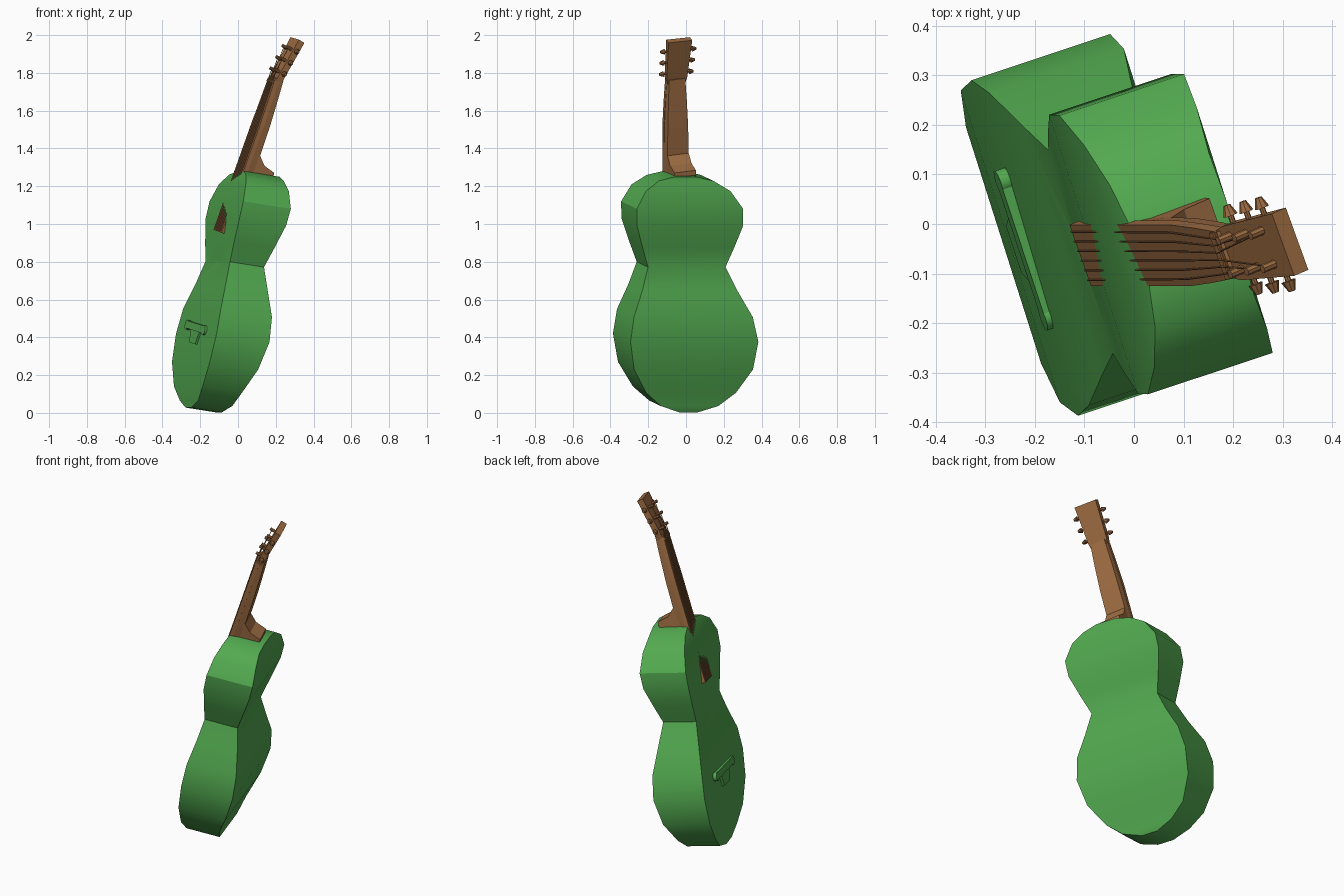
import bpy, bmesh, math
from mathutils import Vector, Matrix

if "Cube" in bpy.data.objects:
    bpy.data.objects.remove(bpy.data.objects["Cube"])

V = Vector


def material(name, col):
    m = bpy.data.materials.new(name)
    m.diffuse_color = (*col, 1)
    m.use_nodes = True
    m.node_tree.nodes["Principled BSDF"].inputs["Base Color"].default_value = m.diffuse_color
    return m


GREEN = material("green_lacquer", (0.085, 0.40, 0.08))
BROWN = material("brown_wood", (0.34, 0.15, 0.055))


def finish(name, bm, mat, smooth=None):
    bmesh.ops.recalc_face_normals(bm, faces=bm.faces[:])
    me = bpy.data.meshes.new(name)
    bm.to_mesh(me)
    bm.free()
    me.materials.append(mat)
    ob = bpy.data.objects.new(name, me)
    bpy.context.collection.objects.link(ob)
    if smooth:
        bpy.ops.object.select_all(action='DESELECT')
        ob.select_set(True)
        bpy.context.view_layer.objects.active = ob
        bpy.ops.object.shade_smooth_by_angle(angle=math.radians(smooth))
    return ob


def loft(name, rings, mat, smooth=None):
    """Skin a row of equal cross-sections and cap both ends."""
    bm = bmesh.new()
    rows = [[bm.verts.new(p) for p in r] for r in rings]
    n = len(rows[0])
    for a, b in zip(rows, rows[1:]):
        for i in range(n):
            j = (i + 1) % n
            bm.faces.new((a[i], a[j], b[j], b[i]))
    bm.faces.new(rows[0])
    bm.faces.new(rows[-1])
    return finish(name, bm, mat, smooth)


def rod(name, p, q, r1, r2, mat, sides=8):
    """Cone or cylinder between two points."""
    d = q - p
    bm = bmesh.new()
    bmesh.ops.create_cone(bm, cap_ends=True, segments=sides, radius1=r1, radius2=r2, depth=d.length)
    rot = d.to_track_quat('Z', 'Y').to_matrix().to_4x4()
    bm.transform(Matrix.Translation((p + q) / 2) @ rot)
    return finish(name, bm, mat, 40)


# ---- body: outline rows of (height, half width, depth, set-back of the edge)
U = V((0.303, -0.953, 0))
N = V((0.949, 0.316, -0.15))
OUTLINE = [
    (.028, .05, .17, .045), (.065, .16, .19, .04), (.14, .25, .22, .02),
    (.27, .33, .27, .005), (.42, .355, .295, 0), (.55, .33, .285, 0),
    (.68, .265, .235, .015), (.80, .215, .19, .025), (.91, .255, .225, .012),
    (1.03, .295, .26, 0), (1.12, .295, .265, 0), (1.21, .235, .24, .01),
    (1.26, .15, .21, .025), (1.28, .06, .20, .035)]


def board(z, e=0):
    """Centre point of the soundboard at a height."""
    y = -.04 - .02 * z
    return V(((-.229 + .21 * (z - .4) + e - .316 * y) / .95, y, z))


rings = []
for z, w, d, e in OUTLINE:
    c = board(z, e)
    rings.append([c - U * w, c + U * w, c + U * w + N * d, c - U * w + N * d])
body = loft("body", rings, GREEN, 32)

# sound hole cut into the board
hole_c = board(.875, .015)
nb = V((.93, .31, -.2)).normalized()
cutter = rod("sound_hole_cutter", hole_c - nb * .08, hole_c + nb * .13, .085, .085, GREEN, 20)
cutter.hide_render = True
cutter.hide_viewport = True
mod = body.modifiers.new("sound_hole", 'BOOLEAN')
mod.object = cutter
mod.solver = 'EXACT'

# ---- neck frame: slightly leaned back from the body
AN = V((.335, 0, .942)).normalized()
UN = V((.33, -.94, -.117)).normalized()
NN = AN.cross(UN).normalized()
P0 = V((-.105, -.062, .96))


def at(s, u, n):
    return P0 + AN * s + UN * u + NN * n


def section(s, w, n0, n1, taper=.7):
    return [at(s, -w, n0), at(s, w, n0), at(s, w * taper, n1), at(s, -w * taper, n1)]


# fingerboard and neck shaft
loft("fingerboard", [section(s, w, -.004, .02, 1) for s, w in
                     ((0, .066), (.6, .066), (.74, .059), (.87, .05))], BROWN)
loft("neck", [section(s, w, .015, n, .9) for s, w, n in
              ((0, .064, .04), (.42, .066, .058), (.6, .064, .056), (.76, .057, .05), (.87, .05, .045))], BROWN)

# heel where the neck meets the body
HEEL = [(.46, .05), (.41, .10), (.392, .165), (.368, .168), (.30, .15), (.30, .02), (.46, .02)]
loft("neck_heel", [[at(s, u, n) for s, n in HEEL] for u in (-.06, .06)], BROWN)

# ---- headstock, bent back further
H0 = at(.85, 0, .0)
AH = V((.478, .08, .876)).normalized()
UH = (UN - AH * UN.dot(AH)).normalized()
NH = AH.cross(UH).normalized()


def head(t, u, n):
    return H0 + AH * t + UH * u + NH * n


loft("headstock", [[head(t, -w, 0), head(t, w, 0), head(t, w, .035), head(t, -w, .035)]
                   for t, w in ((0, .05), (.035, .058), (.253, .067))], BROWN)
loft("nut", [[head(t, -.05, n0), head(t, .05, n0), head(t, .05, .01), head(t, -.05, .01)]
             for t, n0 in ((-.012, -.008), (.004, -.008))], BROWN)

# tuning pegs: post on the face, shaft and knob at the side
for side in (-1, 1):
    for i in range(3):
        t = .055 + i * .068
        w = .058 + t * .036
        rod("peg_post", head(t, side * .036, .01), head(t, side * .036, -.03), .009, .009, BROWN)
        rod("peg_shaft", head(t, side * (w - .01), .017), head(t, side * (w + .02), .017), .006, .006, BROWN)
        rod("peg_knob", head(t, side * (w + .014), .017), head(t, side * (w + .036), .017), .015, .007, BROWN)

# strings over the fingerboard and on to the posts
for k in range(6):
    f = (k - 2.5) / 2.5
    side = 1 if k > 2 else -1
    i = (k - 3) if k > 2 else (2 - k)
    t = .055 + (2 - i) * .068
    a, b, c = at(.004, f * .052, -.007), at(.6, f * .05, -.007), at(.845, f * .038, -.009)
    rod("string", a, b, .002, .002, BROWN, 5)
    rod("string", b, c, .002, .002, BROWN, 5)
    rod("string", c, head(t, side * .034, -.018), .002, .002, BROWN, 5)

# ---- bridge: crossbar with end knobs and a centre tail block
AB = V((.21, -.02, .97)).normalized()
UB = V((.31, -.945, -.1)).normalized()
NB = AB.cross(UB).normalized()
B0 = board(.45)


def plate(name, pts, n0=-.016, n1=.012):
    loft(name, [[B0 + UB * u + AB * h + NB * n for u, h in pts] for n in (n0, n1)], GREEN)


plate("bridge_bar", [(-.14, -.018), (.14, -.018), (.14, .022), (-.14, .022)])
plate("bridge_block", [(-.05, -.085), (.05, -.085), (.075, -.015), (-.075, -.015)], -.012)
for s in (-1, 1):
    c = B0 + UB * s * .145
    rod("bridge_end", c + NB * .012, c - NB * .016, .026, .026, GREEN, 10)
